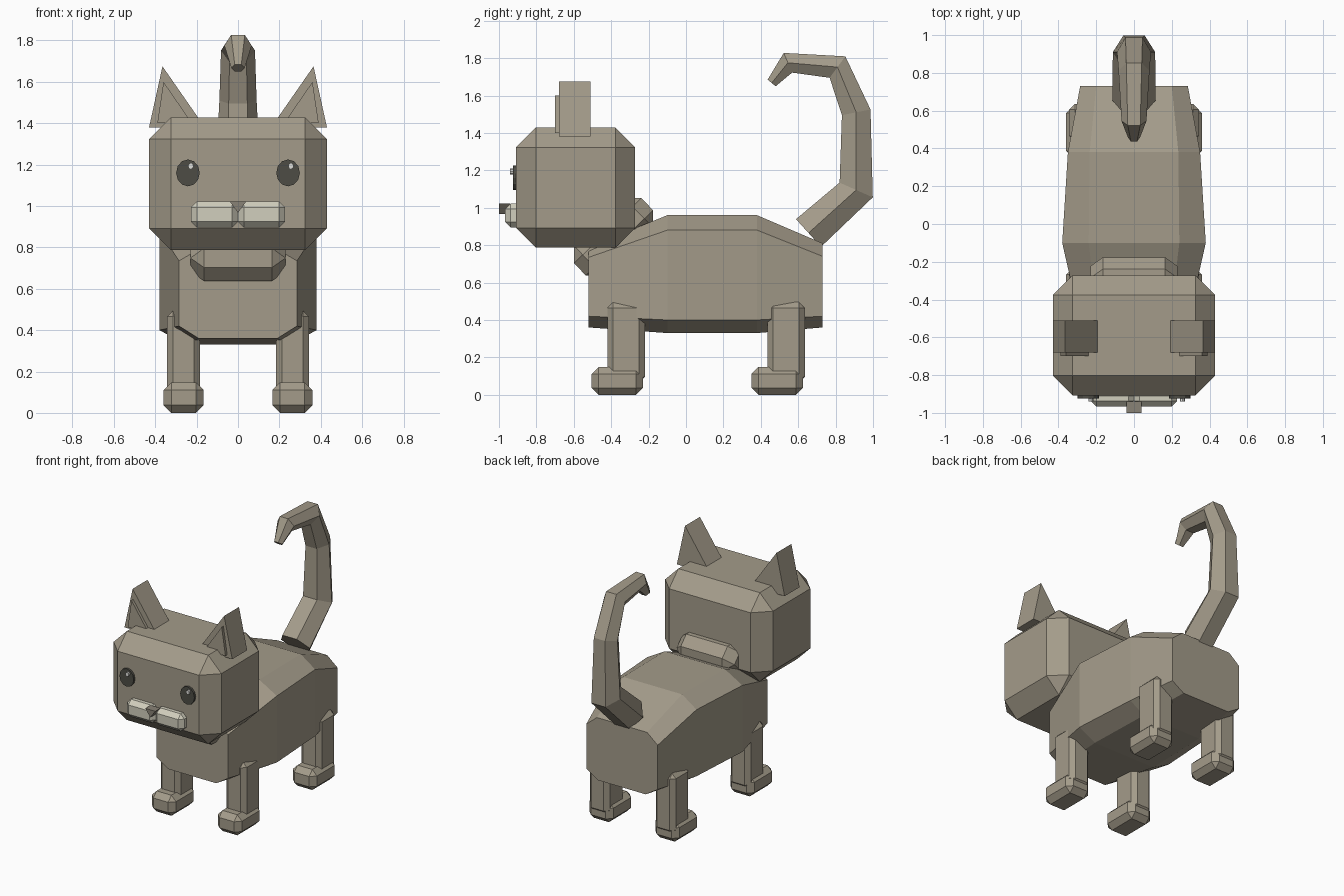
import bpy, bmesh, math
from mathutils import Vector, Matrix

if "Cube" in bpy.data.objects:
    bpy.data.objects.remove(bpy.data.objects["Cube"])


def material(name, rgb):
    m = bpy.data.materials.new(name)
    m.diffuse_color = (*rgb, 1)
    m.use_nodes = True
    m.node_tree.nodes["Principled BSDF"].inputs["Base Color"].default_value = m.diffuse_color
    return m


FUR = material("taupe fur", (0.37, 0.33, 0.255))
CREAM = material("cream muzzle", (0.64, 0.62, 0.51))
DARK = material("dark eye", (0.075, 0.073, 0.06))
WHITE = material("eye highlight", (0.75, 0.75, 0.72))
NOSE = material("nose", (0.25, 0.225, 0.18))


def finish(name, bm, mat):
    bmesh.ops.recalc_face_normals(bm, faces=bm.faces)
    me = bpy.data.meshes.new(name)
    bm.to_mesh(me)
    bm.free()
    me.materials.append(mat)
    ob = bpy.data.objects.new(name, me)
    bpy.context.collection.objects.link(ob)
    return ob


def box(name, lo, hi, bevel, mat, tilt=0):
    """Chamfered box between two corners, tilted about x."""
    lo, hi = Vector(lo), Vector(hi)
    bm = bmesh.new()
    bmesh.ops.create_cube(bm, size=1)
    bmesh.ops.scale(bm, vec=hi - lo, verts=bm.verts)
    bmesh.ops.bevel(bm, geom=bm.edges[:], offset=bevel, segments=1,
                    affect='EDGES', profile=0.5)
    bmesh.ops.rotate(bm, matrix=Matrix.Rotation(tilt, 3, 'X'), verts=bm.verts)
    bmesh.ops.translate(bm, vec=(lo + hi) / 2, verts=bm.verts)
    return finish(name, bm, mat)


def loft(name, rings, mat):
    """Skin a list of equal-length rings and cap both ends."""
    bm = bmesh.new()
    loops = [[bm.verts.new(p) for p in r] for r in rings]
    n = len(loops[0])
    for a, b in zip(loops, loops[1:]):
        for i in range(n):
            j = (i + 1) % n
            bm.faces.new((a[i], a[j], b[j], b[i]))
    bm.faces.new(loops[0])
    bm.faces.new(loops[-1])
    return finish(name, bm, mat)


def prism(name, outline, y0, y1, mat):
    """Extrude an x-z outline along y."""
    return loft(name, [[(x, y, z) for x, z in outline] for y in (y0, y1)], mat)


def ellipse(cx, cz, rx, rz, n):
    return [(cx + rx * math.cos(2 * math.pi * i / n),
             cz + rz * math.sin(2 * math.pi * i / n)) for i in range(n)]


# Body: y, half width, low side, high side, top half width, top, bottom half width, bottom
sections = [(-0.52, 0.285, 0.42, 0.735, 0.19, 0.79, 0.19, 0.36),
            (-0.10, 0.38, 0.40, 0.88, 0.24, 0.96, 0.25, 0.33),
            (0.38, 0.35, 0.40, 0.88, 0.235, 0.96, 0.235, 0.33),
            (0.73, 0.285, 0.42, 0.74, 0.20, 0.81, 0.19, 0.36)]
rings = []
for y, w, zl, zh, wt, zt, wb, zb in sections:
    half = [(wb, zb), (w, zl), (w, zh), (wt, zt)]
    outline = half + [(-x, z) for x, z in reversed(half)]
    rings.append([(x, y, z) for x, z in outline])
loft("body", rings, FUR)

# Head and slanted neck
box("head", (-0.43, -0.908, 0.787), (0.43, -0.272, 1.428), 0.105, FUR)
box("neck", (-0.23, -0.638, 0.735), (0.23, -0.137, 0.955), 0.065, FUR,
    math.radians(44))

# Tail: centre y, centre z, hexagon radius
path = [(0.655, 0.865, 0.115), (0.91, 1.095, 0.112), (0.91, 1.51, 0.09),
        (0.81, 1.752, 0.082), (0.545, 1.775, 0.066), (0.458, 1.667, 0.032)]
pts = [Vector((0, y, z)) for y, z, r in path]
rings = []
for i, p in enumerate(pts):
    t = Vector()
    if i > 0:
        t += (p - pts[i - 1]).normalized()
    if i < len(pts) - 1:
        t += (pts[i + 1] - p).normalized()
    out = Vector((1, 0, 0)).cross(t.normalized())
    r = path[i][2]
    rings.append([p + Vector((r * math.cos(k * math.pi / 3), 0, 0))
                  + out * r * math.sin(k * math.pi / 3) for k in range(6)])
loft("tail", rings, FUR)

# Mirrored parts
for s, side in ((-1, "left"), (1, "right")):
    # Legs and paws
    for end, y in (("front", -0.32), ("rear", 0.535)):
        c = s * 0.263
        box(f"{end}_{side}_leg", (c - 0.08, y - 0.1, 0.065),
            (c + 0.08, y + 0.1, 0.495), 0.03, FUR)
        box(f"{end}_{side}_paw", (c - 0.096, y - 0.185, 0),
            (c + 0.096, y + 0.09, 0.148), 0.037, FUR)
    # Ears with a raised inner panel
    prism(f"{side}_ear", [(s * 0.43, 1.38), (s * 0.16, 1.38), (s * 0.365, 1.675)],
          -0.68, -0.51, FUR)
    prism(f"{side}_inner_ear", [(s * 0.39, 1.40), (s * 0.222, 1.40), (s * 0.36, 1.60)],
          -0.70, -0.67, FUR)
    # Eyes with a small highlight
    prism(f"{side}_eye", ellipse(s * 0.242, 1.16, 0.057, 0.065, 12),
          -0.924, -0.90, DARK)
    prism(f"{side}_eye_highlight", ellipse(s * 0.242 + 0.014, 1.193, 0.013, 0.016, 8),
          -0.94, -0.92, WHITE)
    # Cheeks
    xs = sorted((0, s * 0.228))
    box(f"{side}_muzzle", (xs[0], -0.967, 0.895), (xs[1], -0.88, 1.022), 0.03, CREAM)

# Nose
prism("nose", [(-0.04, 1.022), (0.04, 1.022), (0, 0.967)], -1.0, -0.94, NOSE)
